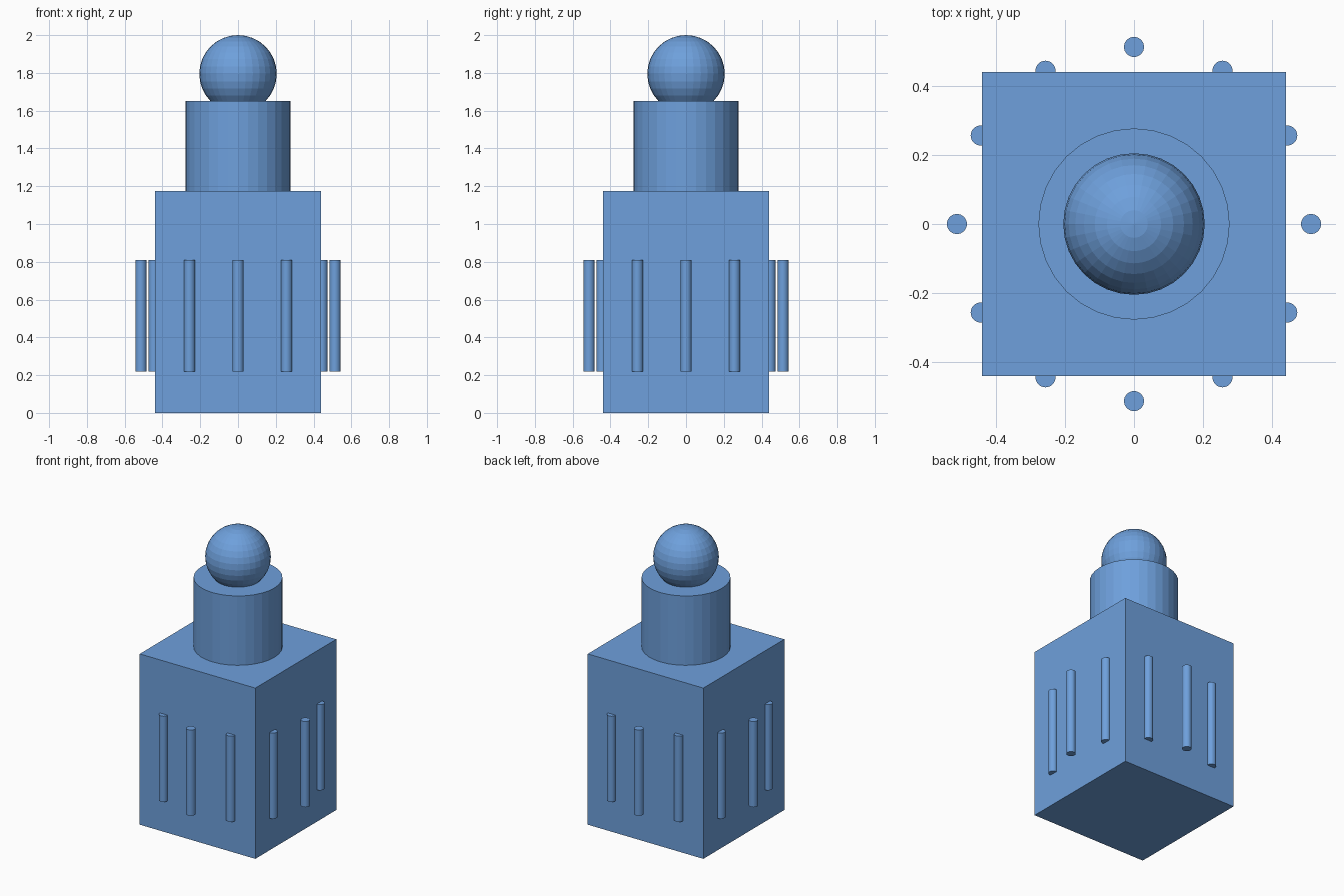
import bpy
from math import cos, sin, radians

cube = bpy.data.objects.get("Cube")
if cube:
    bpy.data.objects.remove(cube, do_unlink=True)

# One blue material for everything
blue = bpy.data.materials.new("sky_blue")
blue.use_nodes = True
colour = (0.156, 0.352, 0.716, 1.0)
blue.diffuse_color = colour
blue.node_tree.nodes["Principled BSDF"].inputs["Base Color"].default_value = colour


def finish(name):
    obj = bpy.context.object
    obj.name = name
    obj.data.materials.append(blue)
    return obj


def cylinder(name, radius, bottom, top, x=0.0, y=0.0):
    bpy.ops.mesh.primitive_cylinder_add(
        vertices=32, radius=radius, depth=top - bottom,
        location=(x, y, (bottom + top) / 2))
    return finish(name)


# Square main block
WIDTH, HEIGHT = 0.88, 1.175
bpy.ops.mesh.primitive_cube_add(size=1, location=(0, 0, HEIGHT / 2))
block = finish("main_block")
block.scale = (WIDTH, WIDTH, HEIGHT)

# Round tower and ball on top
cylinder("tower", 0.277, HEIGHT, 1.652)
bpy.ops.mesh.primitive_uv_sphere_add(
    segments=32, ring_count=16, radius=0.205, location=(0, 0, 1.795))
finish("top_ball")

# Ring of twelve thin columns around the block
RING = 0.513
for i in range(12):
    a = radians(30 * i)
    cylinder(f"column_{i + 1}", 0.029, 0.22, 0.81, RING * cos(a), RING * sin(a))
